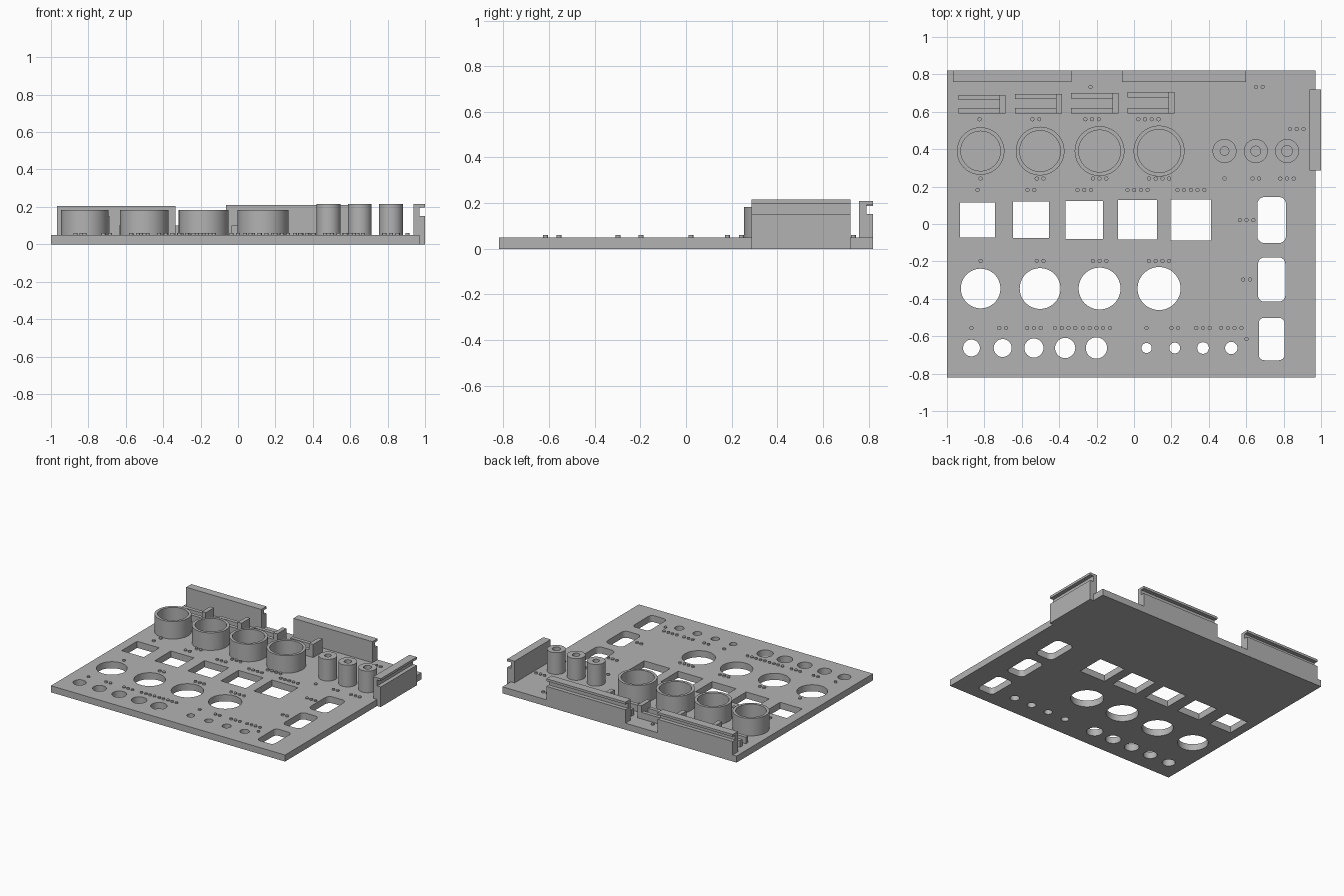
import bpy, bmesh
from math import cos, sin, pi, tau
from mathutils import Matrix, Vector

if "Cube" in bpy.data.objects:
    bpy.data.objects.remove(bpy.data.objects["Cube"], do_unlink=True)

grey = bpy.data.materials.new("mid_grey")
grey.use_nodes = True
grey.diffuse_color = (0.45, 0.45, 0.45, 1)
grey.node_tree.nodes["Principled BSDF"].inputs["Base Color"].default_value = grey.diffuse_color

BASE = 0.05      # plate thickness
PITCH = 0.036    # spacing of marker dots


def circle(x, y, r, n=48):
    return [(x + r * cos(tau * i / n), y + r * sin(tau * i / n)) for i in range(n)]


def rect(x0, x1, y0, y1):
    return [(x0, y0), (x1, y0), (x1, y1), (x0, y1)]


def rounded(x, y, w, h, r, n=8):
    pts = []
    corners = [(1, 1), (-1, 1), (-1, -1), (1, -1)]
    for q, (sx, sy) in enumerate(corners):
        for i in range(n + 1):
            a = (q + i / n) * pi / 2
            pts.append((x + sx * (w / 2 - r) + r * cos(a), y + sy * (h / 2 - r) + r * sin(a)))
    return pts


def extrude(name, outlines, z0, z1, matrix=None):
    """Extrude closed outlines; an outline inside another becomes a hole."""
    curve = bpy.data.curves.new(name, "CURVE")
    curve.dimensions = "2D"
    curve.fill_mode = "BOTH"
    curve.extrude = (z1 - z0) / 2
    for pts in outlines:
        s = curve.splines.new("POLY")
        s.points.add(len(pts) - 1)
        for p, (x, y) in zip(s.points, pts):
            p.co = (x, y, 0, 1)
        s.use_cyclic_u = True
    tmp = bpy.data.objects.new(name + "_outline", curve)
    bpy.context.collection.objects.link(tmp)
    bpy.context.view_layer.update()
    deps = bpy.context.evaluated_depsgraph_get()
    mesh = bpy.data.meshes.new_from_object(tmp.evaluated_get(deps))
    bpy.data.objects.remove(tmp, do_unlink=True)
    bpy.data.curves.remove(curve)
    # Weld caps to walls and place the part
    bm = bmesh.new()
    bm.from_mesh(mesh)
    bmesh.ops.remove_doubles(bm, verts=bm.verts, dist=1e-5)
    bmesh.ops.translate(bm, verts=bm.verts, vec=(0, 0, (z0 + z1) / 2))
    if matrix:
        bmesh.ops.transform(bm, matrix=matrix, verts=bm.verts)
    bmesh.ops.recalc_face_normals(bm, faces=bm.faces)
    bm.to_mesh(mesh)
    bm.free()
    mesh.name = name
    mesh.materials.clear()
    mesh.materials.append(grey)
    obj = bpy.data.objects.new(name, mesh)
    bpy.context.collection.objects.link(obj)
    bpy.ops.object.select_all(action="DESELECT")
    obj.select_set(True)
    bpy.context.view_layer.objects.active = obj
    bpy.ops.object.shade_smooth_by_angle()
    return obj


dots = []


def mark(x, y, count):
    """A centred row of marker dots."""
    for i in range(count):
        dots.append(circle(x + (i - (count - 1) / 2) * PITCH, y, 0.011, 16))


holes = []

# Large round holes, with a matching ring standing behind each
for i in range(4):
    x, r = -0.82 + 0.318 * i, 0.106 + 0.003 * i
    holes.append(circle(x, -0.345, r, 64))
    extrude(f"ring_{i + 1}", [circle(x, 0.39, r + 0.021, 64), circle(x, 0.39, r, 64)],
            BASE, 0.183)
    mark(x, -0.197, i + 1)
    mark(x, 0.243, i + 1)

# Square holes
for i in range(5):
    x, y, h = -0.836 + 0.285 * i, 0.022, 0.093 + 0.004 * i
    holes.append(rect(x - h, x + h, y - h, y + h))
    mark(x, 0.182, i + 1)

# Two rows of small round holes along the front
for x0, step, r0, grow, count in ((-0.869, 0.167, 0.045, 0.003, 5),
                                  (0.067, 0.151, 0.027, 0.002, 4)):
    for i in range(count):
        holes.append(circle(x0 + step * i, -0.663, r0 + grow * i))
        mark(x0 + step * i, -0.556, i + 1)

# Rounded slots on the left side
for i in range(3):
    y = -0.615 + 0.318 * i
    holes.append(rounded(0.736, y, 0.138 + 0.008 * i, 0.227 + 0.01 * i, 0.03 + 0.005 * i))
    mark(0.602, y, i + 1)

# Base plate
extrude("base_plate", [rect(-1, 0.97, -0.82, 0.82)] + holes, 0, BASE)

# Hollow posts
for i in range(3):
    x = 0.484 + 0.167 * i
    extrude(f"post_{i + 1}", [circle(x, 0.39, 0.064), circle(x, 0.39, 0.023 + 0.003 * i)],
            BASE, 0.215)
    mark(x, 0.243, i + 1)

# Clips: two low bars ending at an upright stop
for i in range(4):
    x, top = -0.938 + 0.301 * i, 0.69 + 0.005 * i
    bars = [rect(x, x + 0.222, 0.592, 0.62), rect(x, x + 0.222, top - 0.028, top)]
    extrude(f"clip_bars_{i + 1}", bars, BASE, 0.1)
    extrude(f"clip_stop_{i + 1}", [rect(x + 0.22, x + 0.252, 0.592, top)], BASE, 0.15)
    mark(x + 0.112, 0.56, i + 1)


def rail_profile(outer, top):
    """Upright wall with a groove under its outer lip."""
    inner, mid = outer - 0.062, outer - 0.03
    lip = top - 0.018
    return [(inner, BASE), (outer, BASE), (outer, 0.152), (mid, 0.152),
            (mid, lip), (outer, lip), (outer, top), (inner, top)]


# Rails: two at the back edge, one at the left edge hanging down beside the plate
X, Y, Z = Vector((1, 0, 0)), Vector((0, 1, 0)), Vector((0, 0, 1))
along_x = Matrix((Y, Z, X)).transposed().to_4x4()
along_y = Matrix((X, Z, -Y)).transposed().to_4x4()
extrude("back_rail_right", [rail_profile(0.82, 0.205)], -0.967, -0.335, along_x)
extrude("back_rail_left", [rail_profile(0.82, 0.21)], -0.065, 0.6, along_x)
side = rail_profile(1, 0.215)
side[1:2] = [(0.97, BASE), (0.97, 0), (1, 0)]
extrude("side_rail", [side], -0.72, -0.287, along_y)
mark(-0.233, 0.733, 1)
mark(0.67, 0.733, 2)
mark(0.87, 0.508, 3)

# Marker dots
extrude("marker_dots", dots, BASE, 0.06)
